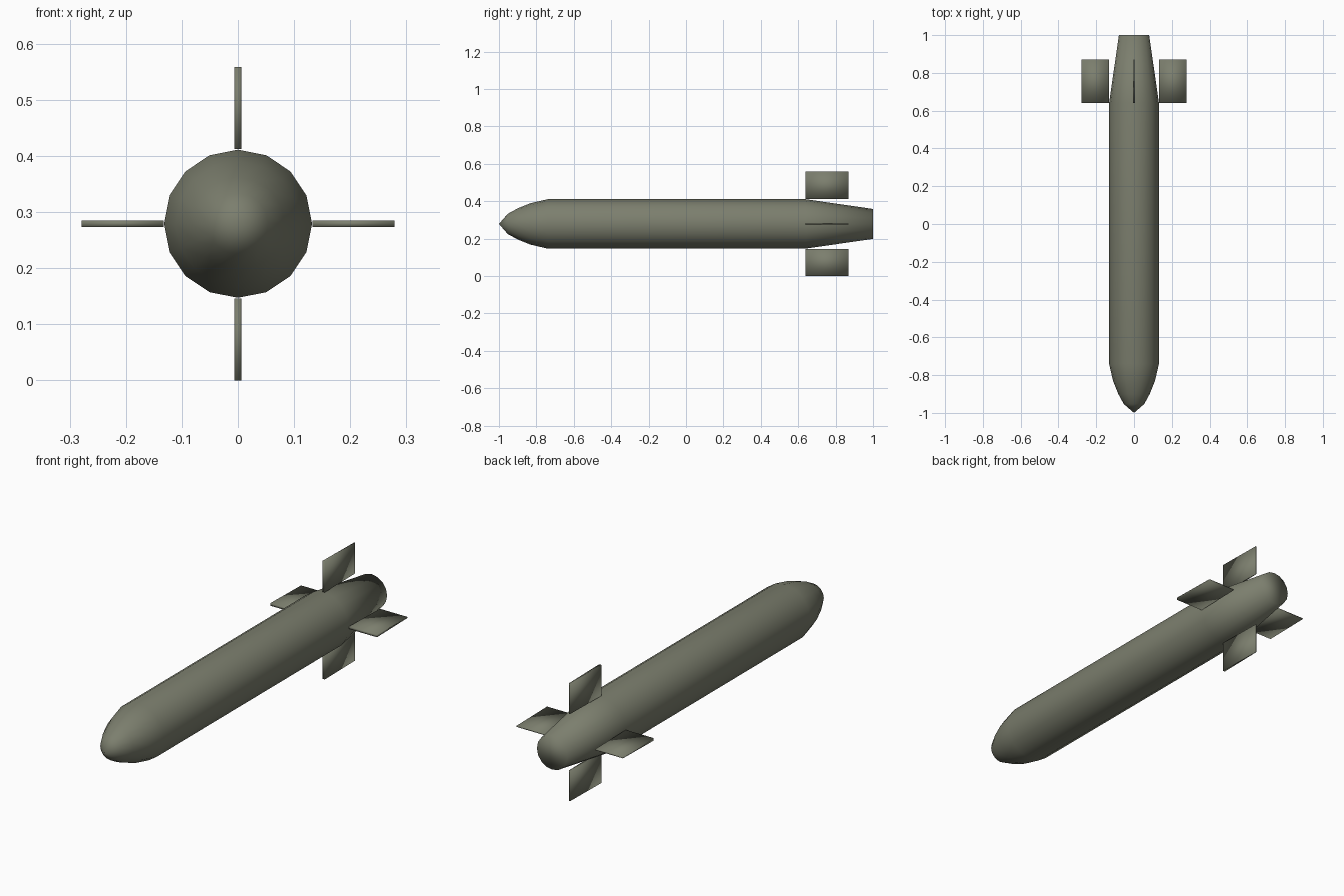
import bpy, bmesh, math

if "Cube" in bpy.data.objects:
    bpy.data.objects.remove(bpy.data.objects["Cube"])

SIDES = 16
AXIS_Z = 0.279

mat = bpy.data.materials.new("olive_grey")
mat.diffuse_color = (0.2, 0.21, 0.155, 1)
mat.use_nodes = True
mat.node_tree.nodes["Principled BSDF"].inputs["Base Color"].default_value = mat.diffuse_color


def make_object(name, bm):
    bmesh.ops.recalc_face_normals(bm, faces=bm.faces)
    for f in bm.faces:
        f.smooth = True
    mesh = bpy.data.meshes.new(name)
    bm.to_mesh(mesh)
    bm.free()
    mesh.materials.append(mat)
    obj = bpy.data.objects.new(name, mesh)
    obj.location.z = AXIS_Z
    bpy.context.collection.objects.link(obj)
    return obj


# Hull: rings (y, radius) from behind the nose tip to the tail
profile = [(-0.953, 0.054), (-0.90, 0.083), (-0.83, 0.111), (-0.74, 0.132),
           (0.64, 0.132), (1.0, 0.08)]
bm = bmesh.new()
rings = []
for y, r in profile:
    rings.append([bm.verts.new((r * math.sin(math.tau * i / SIDES), y,
                                r * math.cos(math.tau * i / SIDES)))
                  for i in range(SIDES)])
tip = bm.verts.new((0, -1, 0))
for i in range(SIDES):
    j = (i + 1) % SIDES
    bm.faces.new((tip, rings[0][i], rings[0][j]))
    for a, b in zip(rings, rings[1:]):
        bm.faces.new((a[i], a[j], b[j], b[i]))
bm.faces.new(rings[-1])
make_object("hull", bm)

# Four tail fins: rectangular wedges, thick at the leading edge
for k, side in enumerate(("top", "right", "bottom", "left")):
    bm = bmesh.new()
    bmesh.ops.create_cube(bm, size=1)
    for v in bm.verts:
        front, outer = v.co.y < 0, v.co.z > 0
        half = 0.006 if front else 0.002
        v.co = (math.copysign(half, v.co.x),
                0.64 if front else 0.87,
                0.279 if outer else 0.133)
    fin = make_object("fin_" + side, bm)
    fin.rotation_euler.y = k * math.pi / 2
